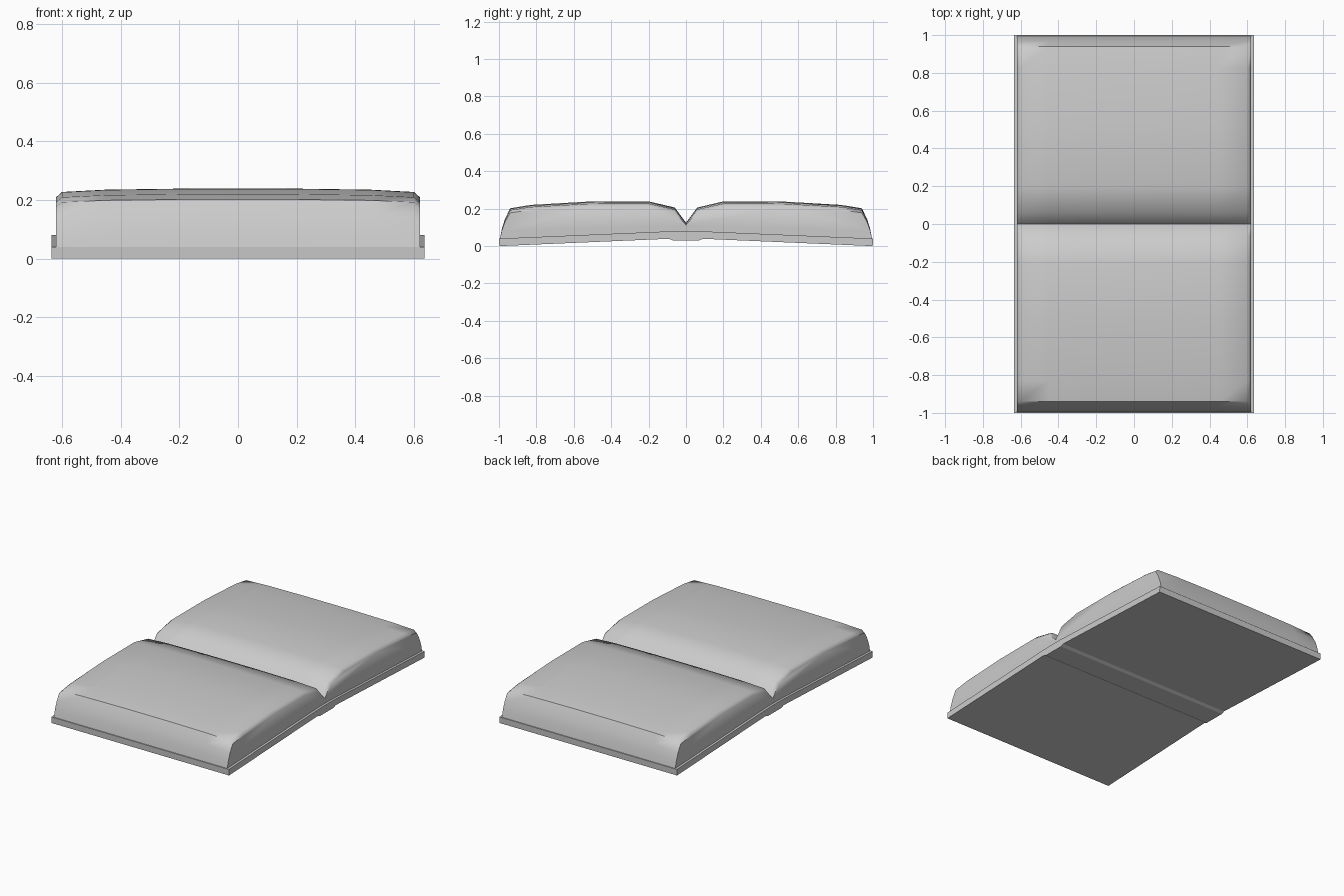
import bpy

if "Cube" in bpy.data.objects:
    bpy.data.objects.remove(bpy.data.objects["Cube"])


def loft(name, sections, angle):
    """Skin a row of (x, [(y, z), ...]) closed sections and cap both ends."""
    n = len(sections[0][1])
    verts = [(x, y, z) for x, prof in sections for y, z in prof]
    faces = []
    for s in range(len(sections) - 1):
        a, b = s * n, (s + 1) * n
        for i in range(n):
            j = (i + 1) % n
            faces.append((a + i, b + i, b + j, a + j))
    last = (len(sections) - 1) * n
    faces.append(tuple(range(n)))
    faces.append(tuple(reversed(range(last, last + n))))
    mesh = bpy.data.meshes.new(name)
    mesh.from_pydata(verts, [], faces)
    obj = bpy.data.objects.new(name, mesh)
    bpy.context.collection.objects.link(obj)
    bpy.ops.object.select_all(action='DESELECT')
    obj.select_set(True)
    bpy.context.view_layer.objects.active = obj
    bpy.ops.object.mode_set(mode='EDIT')
    bpy.ops.mesh.select_all(action='SELECT')
    bpy.ops.mesh.normals_make_consistent(inside=False)
    bpy.ops.object.mode_set(mode='OBJECT')
    bpy.ops.object.shade_smooth_by_angle(angle=angle)
    return obj


def mirror(points):
    """Reversed copy of the points on the other side of y = 0."""
    return [(-y, z) for y, z in reversed(points) if y != 0]


# Cover: two boards sloping up to the spine, with a raised strip underneath
top = [(-1, 0.04), (-0.06, 0.08)]
under = [(-0.07, 0.03), (-0.09, 0.039), (-0.998, 0.0)]
cover = top + mirror(top) + mirror(under) + under
loft("cover", [(-0.635, cover), (0.635, cover)], 0.35)

# Pages: two swollen halves meeting in a gutter, crowned across the width
half = [(-0.995, 0.04), (-0.985, 0.09), (-0.968, 0.145), (-0.94, 0.202),
        (-0.83, 0.22), (-0.52, 0.238), (-0.2, 0.239), (-0.06, 0.206), (0, 0.125)]
crown = half + mirror(half)
seat = [(0.06, 0.077), (-0.06, 0.077)]


def page_section(drop):
    return [(y, 0.04 + (z - 0.04) * (1 - drop)) for y, z in crown] + seat


stations = [(0.62, 0.15), (0.6, 0.06), (0.45, 0.02), (0.16, 0.0)]
right = [(x, page_section(d)) for x, d in stations]
left = [(-x, sec) for x, sec in right]
loft("pages", left + right[::-1], 0.9)
